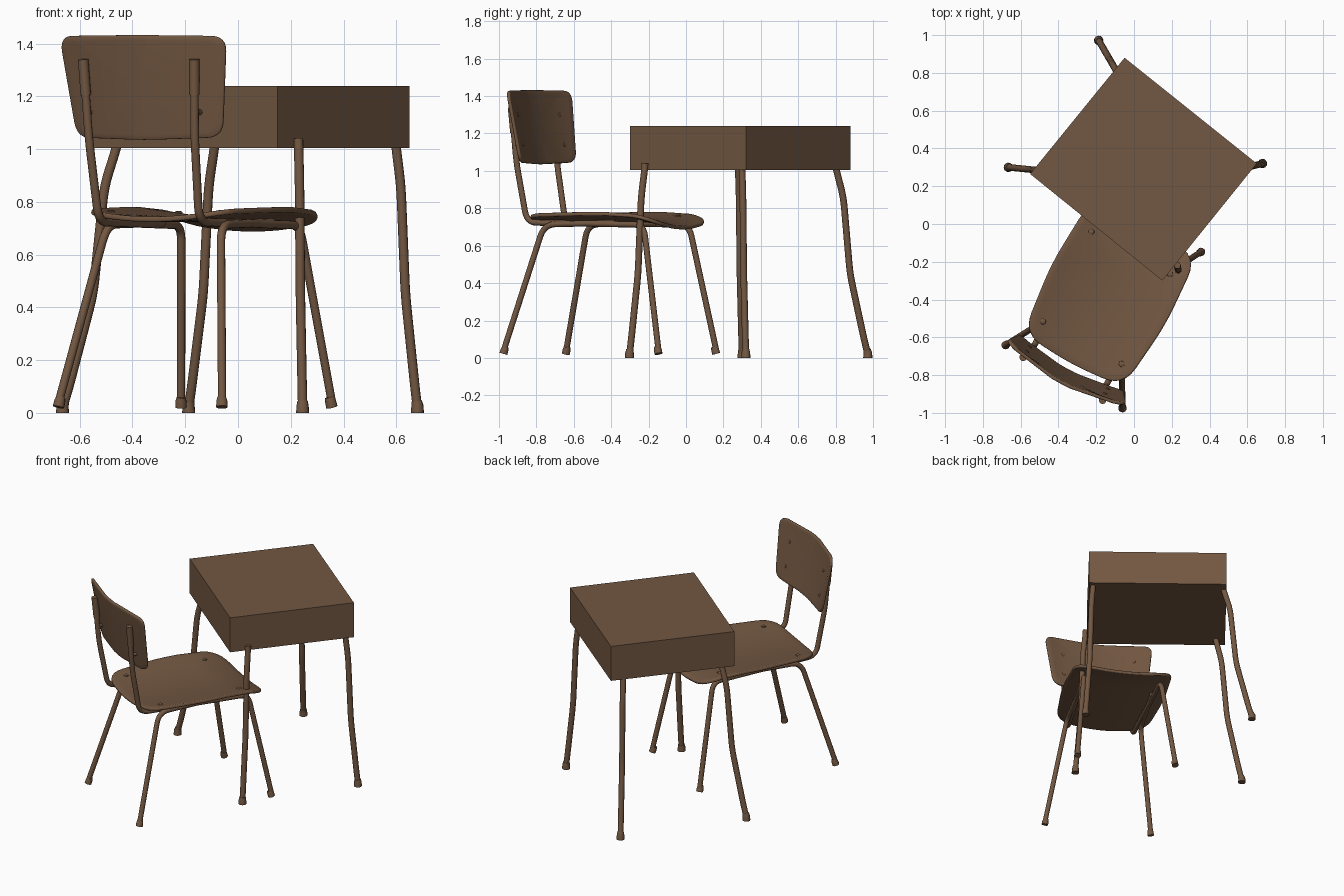
import bpy, bmesh, math
from mathutils import Vector

if "Cube" in bpy.data.objects:
    bpy.data.objects.remove(bpy.data.objects["Cube"])

brown = bpy.data.materials.new("brown")
brown.diffuse_color = (0.17, 0.096, 0.054, 1)
brown.use_nodes = True
brown.node_tree.nodes["Principled BSDF"].inputs["Base Color"].default_value = brown.diffuse_color


def finish(name, bm, smooth=True):
    bmesh.ops.recalc_face_normals(bm, faces=bm.faces)
    me = bpy.data.meshes.new(name)
    bm.to_mesh(me)
    bm.free()
    me.materials.append(brown)
    ob = bpy.data.objects.new(name, me)
    bpy.context.collection.objects.link(ob)
    if smooth:
        bpy.ops.object.select_all(action='DESELECT')
        ob.select_set(True)
        bpy.context.view_layer.objects.active = ob
        bpy.ops.object.shade_smooth_by_angle(angle=math.radians(40))
    return ob


def fillet(pts, cut, closed=False, n=6):
    """Round the corners of a path by cutting back a distance on each side."""
    pts = [Vector(p) for p in pts]
    out, k = [], len(pts)
    for i, p in enumerate(pts):
        if not closed and i in (0, k - 1):
            out.append(p)
            continue
        a, b = pts[i - 1] - p, pts[(i + 1) % k] - p
        s = p + a.normalized() * min(cut, a.length * 0.45)
        e = p + b.normalized() * min(cut, b.length * 0.45)
        for j in range(n + 1):
            t = j / n
            out.append(s * (1 - t) ** 2 + p * 2 * t * (1 - t) + e * t * t)
    return out


def tube(name, pts, radii, sides=12):
    """Round tube swept along a path; radii is one number or one per point."""
    if not isinstance(radii, (list, tuple)):
        radii = [radii] * len(pts)
    pts = [Vector(p) for p in pts]
    bm = bmesh.new()
    rings = []
    x = Vector((1, 0.13, 0))
    for i, p in enumerate(pts):
        t = (pts[min(i + 1, len(pts) - 1)] - pts[max(i - 1, 0)]).normalized()
        x = (x - t * x.dot(t)).normalized()
        y = t.cross(x)
        rings.append([bm.verts.new(p + (x * math.cos(a) + y * math.sin(a)) * radii[i])
                      for a in [2 * math.pi * s / sides for s in range(sides)]])
    for r0, r1 in zip(rings, rings[1:]):
        for s in range(sides):
            q = (s + 1) % sides
            bm.faces.new((r0[s], r0[q], r1[q], r1[s]))
    bm.faces.new(rings[0])
    bm.faces.new(rings[-1])
    return finish(name, bm)


def panel(name, outline, surface, thickness):
    """Curved sheet: outline shrunk in rings to its middle, then thickened."""
    bm = bmesh.new()
    c = sum(outline, Vector((0, 0, 0))) / len(outline)
    n, rings = len(outline), []
    for k in range(10, 0, -1):
        rings.append([bm.verts.new(surface(*(c + (p - c) * k / 10).xy)) for p in outline])
    mid = bm.verts.new(surface(*c.xy))
    for r0, r1 in zip(rings, rings[1:]):
        for s in range(n):
            q = (s + 1) % n
            bm.faces.new((r0[s], r0[q], r1[q], r1[s]))
    for s in range(n):
        bm.faces.new((rings[-1][s], rings[-1][(s + 1) % n], mid))
    ob = finish(name, bm)
    so = ob.modifiers.new("thickness", 'SOLIDIFY')
    so.thickness, so.offset = thickness, 0
    bv = ob.modifiers.new("soft_edge", 'BEVEL')
    bv.width, bv.segments, bv.angle_limit = thickness * 0.3, 2, math.radians(50)
    return ob


# Desk box
corners = [(-0.05, 0.88), (0.65, 0.32), (0.15, -0.30), (-0.55, 0.265)]
bm = bmesh.new()
lo = [bm.verts.new((x, y, 1.005)) for x, y in corners]
hi = [bm.verts.new((x, y, 1.24)) for x, y in corners]
bm.faces.new(lo)
bm.faces.new(hi)
for i in range(4):
    j = (i + 1) % 4
    bm.faces.new((lo[i], lo[j], hi[j], hi[i]))
finish("desk_box", bm, False)

# Desk legs: top and foot positions, with a shared bent shape between
desk_legs = {"left": ((-0.462, 0.28), (-0.665, 0.30)), "back": ((-0.09, 0.805), (-0.187, 0.972)),
             "right": ((0.60, 0.30), (0.68, 0.32)), "front": ((0.23, -0.222), (0.245, -0.302))}
for name, (top, foot) in desk_legs.items():
    a, b = Vector(top), Vector(foot)
    path = [(*a.lerp(b, t), z) for t, z in
            ((-0.04, 1.04), (0.0, 1.0), (0.22, 0.86), (0.43, 0.45), (0.88, 0.10), (1, 0.02))]
    tube("desk_leg_" + name, fillet(path, 0.06), 0.018)
    tube("desk_foot_" + name, [(*b, 0), (*b, 0.028), (*a.lerp(b, 0.97), 0.045)],
         [0.025, 0.023, 0.02])

# Chair frame of reference: sideways, forward and up
side_dir, fwd_dir = Vector((0.88, -0.475, 0)), Vector((0.475, 0.88, 0))


def chair(r, f, z):
    return Vector((-0.15, -0.40, z)) + side_dir * r + fwd_dir * f


def seat_surface(r, f):
    drop = max(0, (f - 0.2) / 0.23) ** 2
    return chair(r, f, 0.734 + 0.038 * (r / 0.34) ** 2 - 0.035 * drop)


def back_surface(r, z):
    f = -0.427 - 0.07 * (z - 1.04) / 0.39 + 0.05 * (r / 0.33) ** 2
    return chair(r, f, z)


# Seat and backrest
seat_pts = [(0, -0.388, 0), (0.30, -0.365, 0), (0.342, 0.03, 0), (0.32, 0.43, 0), (0, 0.445, 0),
            (-0.32, 0.43, 0), (-0.342, 0.03, 0), (-0.30, -0.365, 0)]
panel("seat", fillet(seat_pts, 0.12, True), seat_surface, 0.02)
back_pts = [(0, 1.035, 0), (0.312, 1.045, 0), (0.358, 1.428, 0), (0, 1.432, 0),
            (-0.358, 1.428, 0), (-0.312, 1.045, 0)]
panel("backrest", fillet(back_pts, 0.06, True), back_surface, 0.018)

# Chair tubes, both sides
for label, s in (("left", -1), ("right", 1)):
    # upright running under the seat and down into the front leg
    path = [(0.239, -0.476, 1.335), (0.228, -0.452, 1.04), (0.216, -0.395, 0.724),
            (0.255, 0.335, 0.712), (0.325, 0.463, 0.04)]
    tube("upright_and_front_leg_" + label,
         fillet([chair(s * r, f, z) for r, f, z in path], 0.06), 0.016)
    # rear leg bending forward beneath the seat
    path = [(0.235, 0.15, 0.722), (0.245, -0.275, 0.714), (0.352, -0.463, 0.04)]
    tube("rear_leg_" + label, fillet([chair(s * r, f, z) for r, f, z in path], 0.07), 0.016)
    # thicker sleeve holding the backrest
    tube("back_sleeve_" + label,
         [chair(s * 0.2392, -0.4765, 1.34), chair(s * 0.234, -0.465, 1.205)], 0.02)
    # rubber feet
    for end, r, f in (("front", 0.325, 0.463), ("rear", 0.352, 0.465)):
        k = 1 if end == "front" else -1
        tube("chair_foot_%s_%s" % (end, label),
             [chair(s * r, f * k, 0.022), chair(s * (r - 0.003), (f - 0.006) * k, 0.045),
              chair(s * (r - 0.006), (f - 0.01) * k, 0.06)], [0.022, 0.021, 0.017])
    # screw heads on the seat
    for f in (-0.26, 0.28):
        p = seat_surface(s * 0.237, f)
        tube("seat_screw_" + label, [p + Vector((0, 0, h)) for h in (0.005, 0.013, 0.017)],
             [0.017, 0.015, 0.007])
    # screws joining the sleeve and backrest
    for z in (1.14, 1.30):
        p = back_surface(s * 0.236, z)
        tube("back_screw_" + label, [p - fwd_dir * 0.03, p + fwd_dir * 0.01, p + fwd_dir * 0.014],
             [0.011, 0.011, 0.006])
